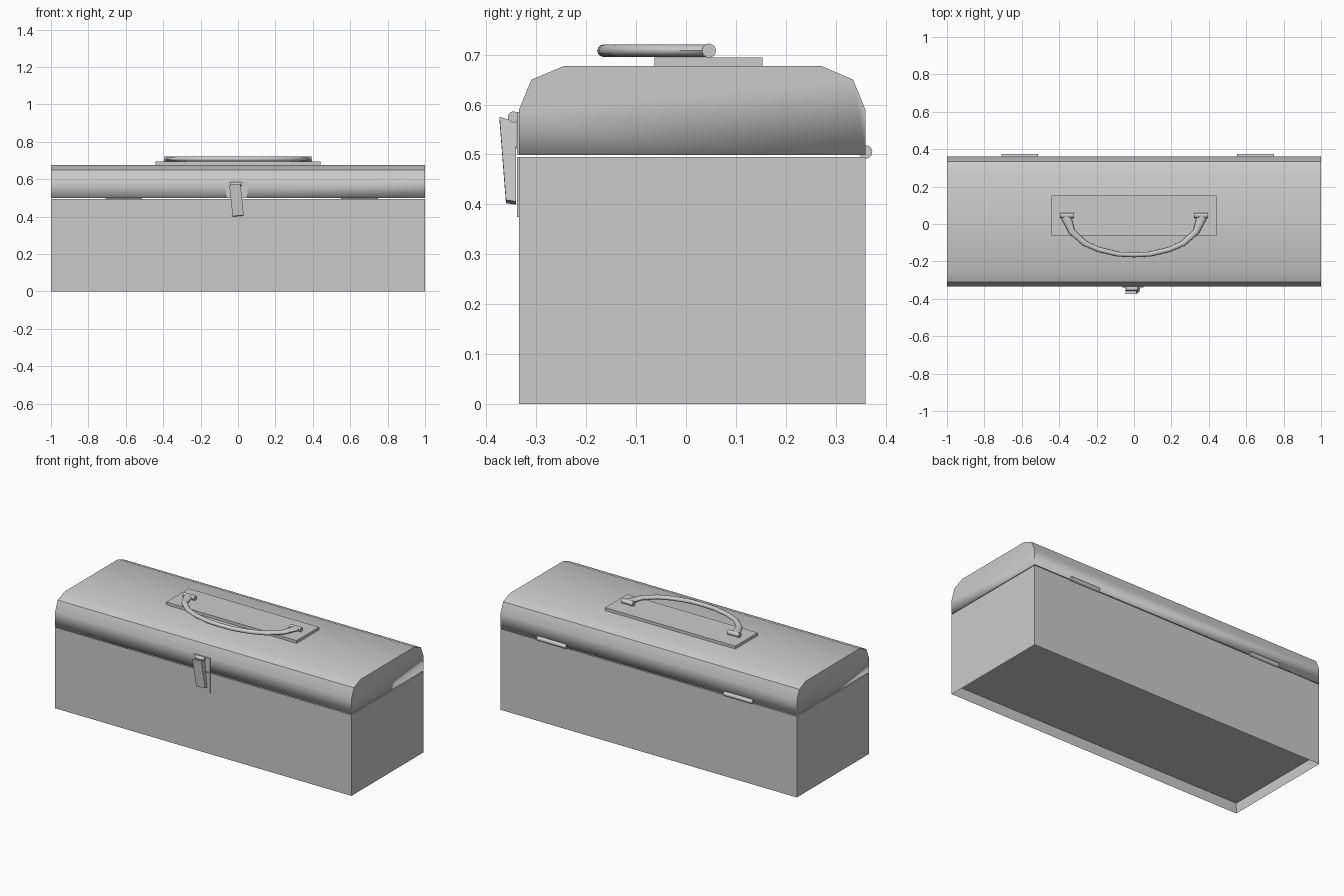
import bpy, bmesh, math
from mathutils import Vector, Matrix

if "Cube" in bpy.data.objects:
    bpy.data.objects.remove(bpy.data.objects["Cube"])


def finish(bm, name, smooth=None):
    bmesh.ops.recalc_face_normals(bm, faces=bm.faces)
    mesh = bpy.data.meshes.new(name)
    bm.to_mesh(mesh)
    bm.free()
    ob = bpy.data.objects.new(name, mesh)
    bpy.context.collection.objects.link(ob)
    if smooth:
        bpy.ops.object.select_all(action='DESELECT')
        ob.select_set(True)
        bpy.context.view_layer.objects.active = ob
        bpy.ops.object.shade_smooth_by_angle(angle=math.radians(smooth))
    return ob


def box_bm(lo, hi):
    lo, hi = Vector(lo), Vector(hi)
    bm = bmesh.new()
    m = Matrix.Translation((lo + hi) / 2) @ Matrix.Diagonal((*(hi - lo), 1))
    bmesh.ops.create_cube(bm, size=1, matrix=m)
    return bm


def prism_bm(profile, x0, x1):
    """Extrude a closed (y, z) profile along x."""
    bm = bmesh.new()
    face = bm.faces.new([bm.verts.new((x0, y, z)) for y, z in profile])
    ext = bmesh.ops.extrude_face_region(bm, geom=[face], use_keep_orig=True)
    moved = [g for g in ext['geom'] if isinstance(g, bmesh.types.BMVert)]
    bmesh.ops.translate(bm, vec=(x1 - x0, 0, 0), verts=moved)
    return bm


def rod(name, x0, x1, y, z, r):
    bm = bmesh.new()
    m = Matrix.Translation(((x0 + x1) / 2, y, z)) @ Matrix.Rotation(math.pi / 2, 4, 'Y')
    bmesh.ops.create_cone(bm, cap_ends=True, segments=20, radius1=r, radius2=r,
                          depth=x1 - x0, matrix=m)
    return finish(bm, name, 40)


# Body: thin-walled box, open on top, floor raised above the bottom rim
bm = box_bm((-1, -0.335, 0), (1, 0.36, 0.495))
bmesh.ops.recalc_face_normals(bm, faces=bm.faces)
for sign, depth in ((-1, -0.062), (1, -0.42)):
    face = [f for f in bm.faces if f.normal.z * sign > 0.9 and abs(f.calc_area() - 1.39) < 0.01]
    bmesh.ops.inset_region(bm, faces=face, thickness=0.003)
    bmesh.ops.translate(bm, vec=(0, 0, depth * sign), verts=face[0].verts)
finish(bm, "body")

# Lid: bevelled hollow prism
profile = [(-0.335, 0.499), (-0.335, 0.589), (-0.31, 0.65), (-0.245, 0.677),
           (0.272, 0.677), (0.335, 0.65), (0.36, 0.589), (0.36, 0.499)]
bm = prism_bm(profile, -1, 1)
bm.normal_update()
under = [f for f in bm.faces if all(v.co.z < 0.5 for v in f.verts)]
bmesh.ops.delete(bm, geom=under, context='FACES_ONLY')
lid = finish(bm, "lid", 30)
wall = lid.modifiers.new("wall", 'SOLIDIFY')
wall.thickness = 0.004
wall.offset = -1

# Handle base plate
finish(box_bm((-0.44, -0.063, 0.675), (0.44, 0.153, 0.694)), "handle_plate")

# Handle: swept tube, flattened and wider towards its ends (x, y, half width)
half = [(-0.362, 0.045, 0.028), (-0.36, 0.03, 0.026), (-0.333, -0.04, 0.018),
        (-0.265, -0.103, 0.015), (-0.187, -0.137, 0.014), (-0.086, -0.161, 0.013)]
path = half + [(0, -0.165, 0.013)] + [(-x, y, w) for x, y, w in reversed(half)]
bm = bmesh.new()
rings = []
n = 12
for i, (x, y, w) in enumerate(path):
    a, b = path[max(i - 1, 0)], path[min(i + 1, len(path) - 1)]
    t = Vector((b[0] - a[0], b[1] - a[1], 0)).normalized()
    side = Vector((-t.y, t.x, 0))
    rings.append([bm.verts.new(Vector((x, y, 0.708)) + side * w * math.cos(k * math.tau / n)
                               + Vector((0, 0, 0.0125 * math.sin(k * math.tau / n))))
                  for k in range(n)])
for r0, r1 in zip(rings, rings[1:]):
    for k in range(n):
        bm.faces.new((r0[k], r0[(k + 1) % n], r1[(k + 1) % n], r1[k]))
bm.faces.new(rings[0])
bm.faces.new(rings[-1])
finish(bm, "handle", 40)

# Handle pivots
for label, c in (("left", -0.358), ("right", 0.358)):
    rod("handle_pivot_" + label, c - 0.038, c + 0.038, 0.046, 0.708, 0.014)

# Hinges on the back
for label, c in (("left", -0.61), ("right", 0.65)):
    rod("hinge_" + label, c - 0.098, c + 0.098, 0.36, 0.505, 0.0135)

# Latch: two mounting plates, pivot pin and a slightly tilted lever
finish(box_bm((-0.065, -0.339, 0.375), (0.05, -0.334, 0.495)), "latch_plate_lower")
finish(box_bm((-0.065, -0.339, 0.50), (0.05, -0.334, 0.585)), "latch_plate_upper")
rod("latch_pin", -0.042, 0.018, -0.346, 0.575, 0.011)
lever = [(-0.374, 0.573), (-0.357, 0.567), (-0.34, 0.572), (-0.341, 0.402), (-0.361, 0.405)]
bm = prism_bm(lever, -0.038, 0.022)
bmesh.ops.rotate(bm, cent=(-0.008, 0, 0.488), verts=bm.verts,
                 matrix=Matrix.Rotation(math.radians(-6), 3, 'Y'))
finish(bm, "latch_lever")
